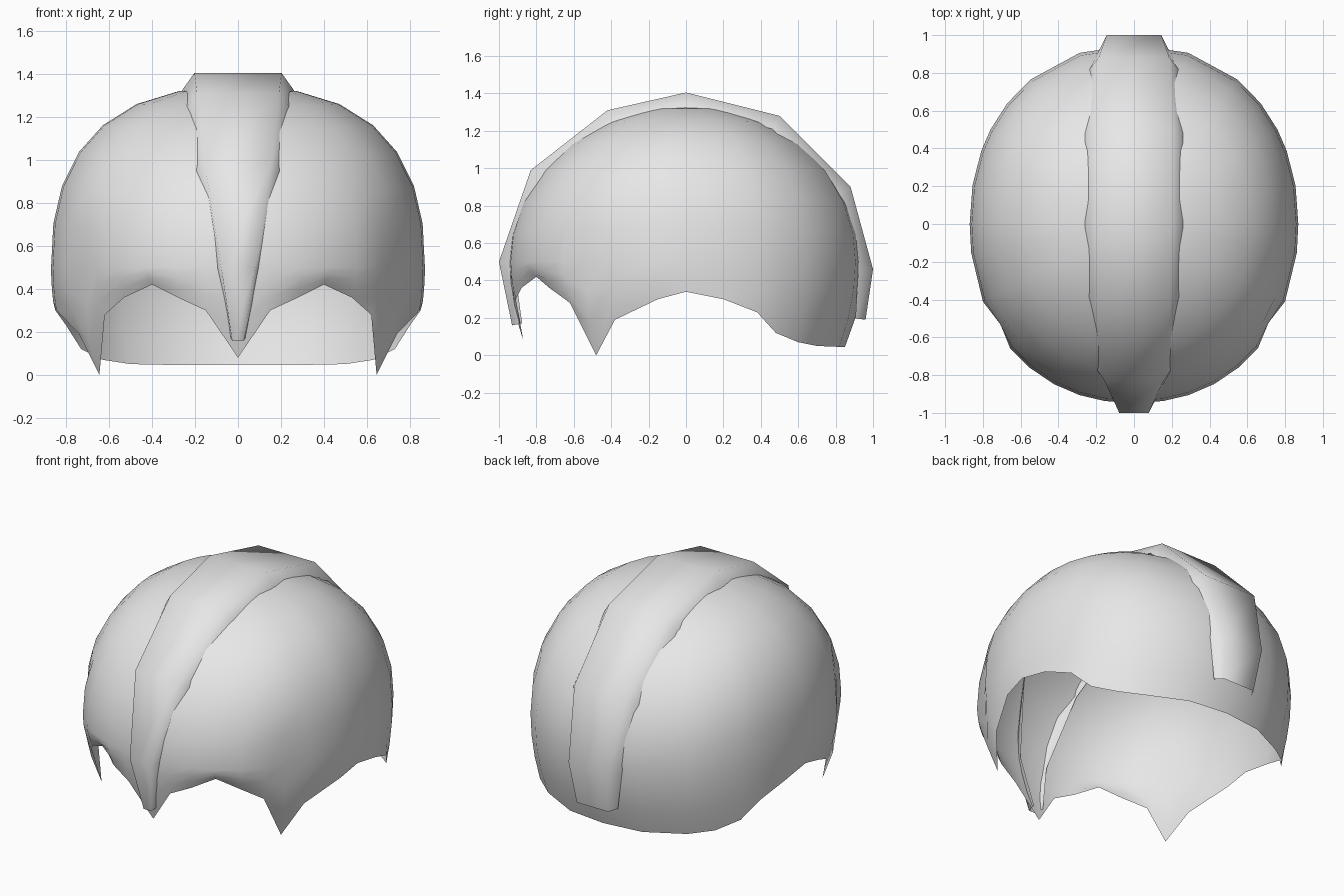
import bpy, bmesh, math
from mathutils import Vector

if "Cube" in bpy.data.objects:
    bpy.data.objects.remove(bpy.data.objects["Cube"])

grey = bpy.data.materials.new("light grey")
grey.diffuse_color = (0.8, 0.8, 0.8, 1)
grey.use_nodes = True
grey.node_tree.nodes["Principled BSDF"].inputs["Base Color"].default_value = grey.diffuse_color


def finish(bm, name):
    me = bpy.data.meshes.new(name)
    bm.to_mesh(me)
    bm.free()
    me.materials.append(grey)
    ob = bpy.data.objects.new(name, me)
    bpy.context.collection.objects.link(ob)
    bpy.ops.object.select_all(action='DESELECT')
    ob.select_set(True)
    bpy.context.view_layer.objects.active = ob
    bpy.ops.object.shade_smooth_by_angle(angle=math.radians(180))
    return ob


# Dome shell: meridians rise from a pointed rim to the crown
RX, RY, WAIST, RISE, PLAN_POWER = 0.87, 0.948, 0.5, 0.84, 2.15
half_rim = [(0, -.87, .08), (.15, -.91, .30), (.28, -.88, .36), (.40, -.80, .42),
            (.53, -.73, .36), (.62, -.62, .28), (.645, -.48, 0), (.74, -.38, .19),
            (.845, -.15, .30), (.86, 0, .34), (.85, .20, .30), (.80, .38, .23),
            (.73, .48, .12), (.63, .60, .07), (.50, .70, .05), (.26, .82, .045),
            (0, .85, .045)]
rim = [Vector(p) for p in half_rim]
rim += [Vector((-p.x, p.y, p.z)) for p in rim[-2:0:-1]]


def dome_point(direction, degrees):
    t = math.radians(degrees)
    d = direction.xy.normalized()
    power = 1.98 + 0.5 * d.x ** 2          # fuller shoulders at the sides
    reach = (abs(d.x / RX) ** PLAN_POWER + abs(d.y / RY) ** PLAN_POWER) ** (-1 / PLAN_POWER)
    r = reach * math.cos(t) ** (2 / power)
    return Vector((d.x * r, d.y * r, WAIST + RISE * math.sin(t) ** (2 / power)))


bm = bmesh.new()
columns = []
for p in rim:
    waist = dome_point(p, 0)
    ctrl = Vector((waist.x, waist.y, p.z + 0.5 * (waist.z - p.z)))
    col = [p * (1 - s) ** 2 + ctrl * 2 * s * (1 - s) + waist * s * s
           for s in (0, .33, .66)]
    col += [dome_point(p, a) for a in (0, 10, 22, 35, 48, 62, 76)]
    if p.z == 0:                            # shallow crease above each side point
        for j, k in ((2, .97), (3, .965), (4, .98)):
            col[j].xy *= k
    columns.append([bm.verts.new(c) for c in col])
crown = bm.verts.new((0, 0, WAIST + RISE))
for i, a in enumerate(columns):
    b = columns[(i + 1) % len(columns)]
    for j in range(len(a) - 1):
        bm.faces.new((a[j], b[j], b[j + 1], a[j + 1]))
    bm.faces.new((a[-1], b[-1], crown))
finish(bm, "dome_shell")

# Raised centre strip: (y, z, half width) from the front tip over to the back
path = [(-.93, .16, .035), (-1.0, .50, .10), (-.83, .99, .20), (-.42, 1.31, .245),
        (0, 1.405, .26), (.50, 1.28, .26), (.88, .90, .24), (1.0, .46, .185),
        (.96, .19, .145)]
bm = bmesh.new()
rings = []
for i, (y, z, w) in enumerate(path):
    before, after = path[max(i - 1, 0)], path[min(i + 1, len(path) - 1)]
    tangent = Vector((0, after[0] - before[0], after[1] - before[1])).normalized()
    inward = Vector((0, tangent.z, -tangent.y))
    depth = 0.055 if i in (0, len(path) - 1) else 0.08
    section = [(-w, depth), (-.78 * w, 0), (.78 * w, 0), (w, depth)]
    rings.append([bm.verts.new(Vector((x, y, z)) + inward * d) for x, d in section])
for a, b in zip(rings, rings[1:]):
    for j in range(3):
        bm.faces.new((a[j], a[j + 1], b[j + 1], b[j]))
finish(bm, "centre_strip")
